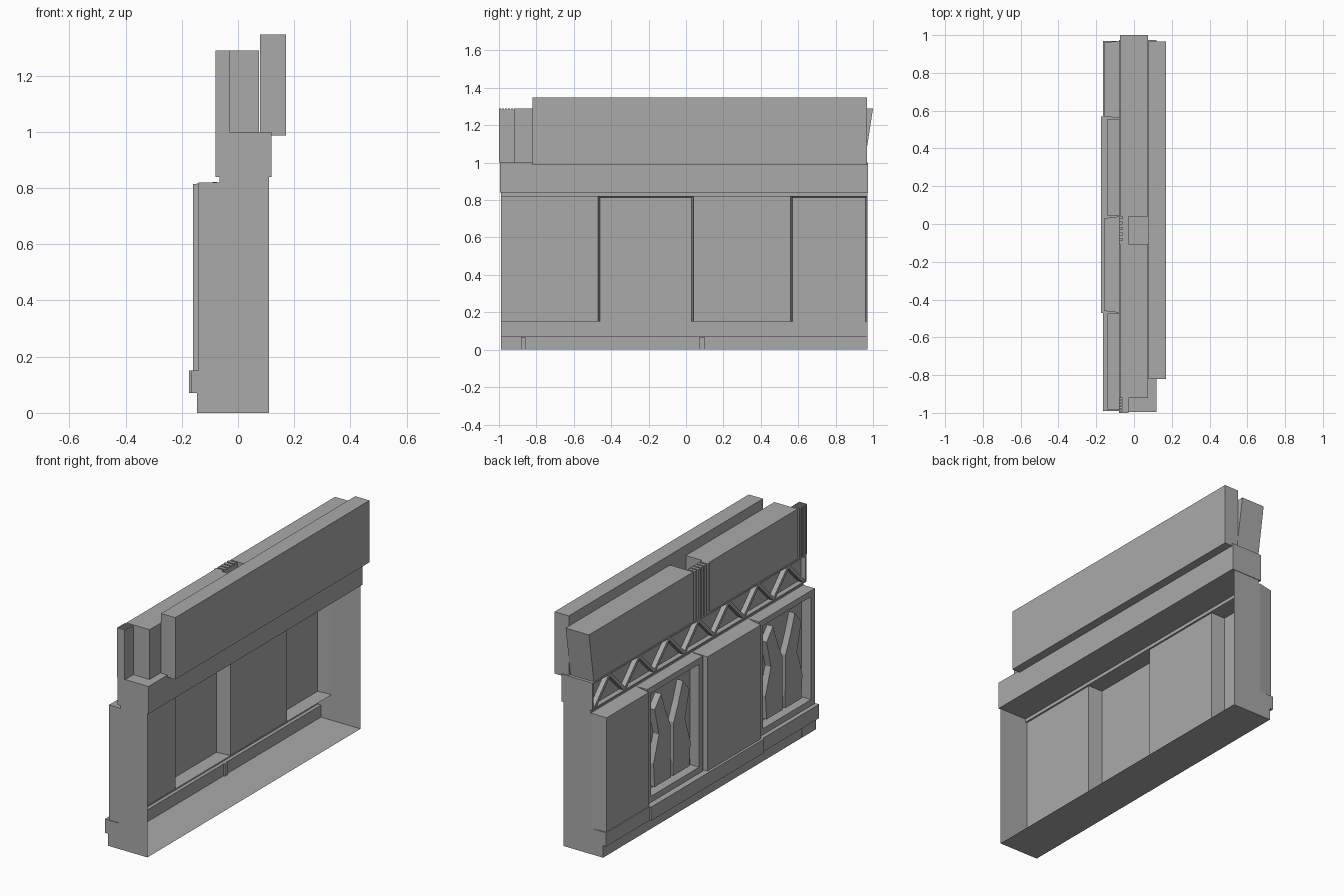
import bpy, bmesh

cube = bpy.data.objects.get("Cube")
if cube:
    bpy.data.objects.remove(cube, do_unlink=True)

grey = bpy.data.materials.new("plain_grey")
grey.use_nodes = True
grey.diffuse_color = (0.4, 0.4, 0.4, 1)
grey.node_tree.nodes["Principled BSDF"].inputs["Base Color"].default_value = grey.diffuse_color


def finish(name, bm):
    mesh = bpy.data.meshes.new(name)
    bm.to_mesh(mesh)
    bm.free()
    mesh.materials.append(grey)
    obj = bpy.data.objects.new(name, mesh)
    bpy.context.collection.objects.link(obj)
    return obj


def solid(axis, outline, start, end):
    """Closed prism: outline is (y, z) when swept along x, (x, z) when swept along y."""
    bm = bmesh.new()
    place = (lambda p, t: (t, p[0], p[1])) if axis == "x" else (lambda p, t: (p[0], t, p[1]))
    rings = [[bm.verts.new(place(p, t)) for p in outline] for t in (start, end)]
    bm.faces.new(rings[0])
    bm.faces.new(rings[1])
    n = len(outline)
    for i in range(n):
        j = (i + 1) % n
        bm.faces.new((rings[0][i], rings[0][j], rings[1][j], rings[1][i]))
    bmesh.ops.recalc_face_normals(bm, faces=bm.faces)
    bm.normal_update()
    return bm


def block(x, y, z):
    return solid("x", [(y[0], z[0]), (y[1], z[0]), (y[1], z[1]), (y[0], z[1])], *x)


def facing(bm, axis, sign):
    """Faces whose normal points along the signed axis."""
    return [f for f in bm.faces if f.normal[axis] * sign > 0.9]


def remove(bm, faces):
    bmesh.ops.delete(bm, geom=list(set(faces)), context="FACES")


def recess(bm, border, depth):
    """Sink a bordered pocket into the outer (-x) face."""
    face = facing(bm, 0, -1)[0]
    bmesh.ops.inset_region(bm, faces=[face], thickness=border)
    pushed = bmesh.ops.extrude_discrete_faces(bm, faces=[face])["faces"][0]
    bmesh.ops.translate(bm, verts=pushed.verts, vec=(depth, 0, 0))


# Wall shell in four bays, open on the inner side
STATIONS = [-0.99, -0.47, 0.04, 0.56, 0.97]
PROFILE = [(0.11, 0), (-0.145, 0), (-0.145, 0.07), (-0.165, 0.07), (-0.165, 0.15),
           (-0.075, 0.15), (-0.075, 0.82), (-0.065, 0.82), (-0.065, 0.84), (0.11, 0.84)]
bays = list(zip(STATIONS, STATIONS[1:]))
for i, (y0, y1) in enumerate(bays):
    raised = i % 2 == 1
    bm = solid("y", PROFILE, y0, y1)
    gone = facing(bm, 0, 1)
    gone += facing(bm, 1, -1) if i > 0 else []
    gone += facing(bm, 1, 1) if i < 3 else []
    if raised:
        gone += [f for f in facing(bm, 0, -1) if 0.3 < f.calc_center_median().z < 0.7]
    remove(bm, gone)
    finish(f"wall_bay_{i + 1}", bm)

    if raised:
        # Plain panel: hollow tray with slightly tapered sides
        bm = block((-0.16, -0.075), (y0, y1), (0.15, 0.822))
        remove(bm, facing(bm, 0, 1) + facing(bm, 2, -1))
        middle = (y0 + y1) / 2
        for v in bm.verts:
            if v.co.x < -0.1:
                v.co.y += 0.01 if v.co.y < middle else -0.01
                if v.co.z > 0.5:
                    v.co.z -= 0.008
        finish(f"plain_panel_{i + 1}", bm)
    else:
        # Framed panel with two waisted blades inside
        bm = block((-0.14, -0.075), (y0 + 0.004, y1 - 0.004), (0.15, 0.82))
        recess(bm, 0.05, 0.06)
        finish(f"framed_panel_{i + 1}", bm)
        centre = (y0 + y1) / 2
        blade = [(0.01, 0.21), (0.16, 0.21), (0.17, 0.35), (0.12, 0.5),
                 (0.16, 0.66), (0.1, 0.73), (0.06, 0.62), (0.015, 0.52)]
        for side in (-1, 1):
            outline = [(centre + side * u, z) for u, z in blade]
            finish(f"panel_blade_{i + 1}", solid("x", outline, -0.12, -0.082))

# Raised middle of the base ledge and small ribs at the base seams
finish("base_ledge_strip", block((-0.175, -0.165), (-0.47, 0.57), (0.07, 0.15)))
for y in (-0.87, 0.085):
    finish("base_seam_rib", block((-0.146, -0.135), (y - 0.013, y + 0.013), (0.001, 0.069)))

# Beam with a sunken zigzag brace
Y0, Y1 = -0.995, 0.973
bm = block((-0.08, 0.12), (Y0, Y1), (0.84, 1.0))
recess(bm, 0.012, 0.03)
finish("beam", bm)
COUNT = 14
step = (Y1 - Y0 - 0.05) / COUNT
low, high, half = 0.85, 0.99, 0.013
for k in range(COUNT):
    a = Y0 + 0.025 + k * step
    za, zb = (low, high) if k % 2 == 0 else (high, low)
    outline = [(a - half, za), (a + half, za), (a + step + half, zb), (a + step - half, zb)]
    finish("zigzag_brace", solid("x", outline, -0.079, -0.05))

# Upper housings, the far one with a leaning end
finish("upper_housing_front", block((-0.075, 0.075), (-0.92, -0.105), (1.0, 1.29)))
leaning = [(0.04, 1.0), (0.955, 1.0), (1.0, 1.29), (0.04, 1.29)]
finish("upper_housing_rear", solid("x", leaning, -0.075, 0.075))

# Ribbed joints beside the housings
for y0, y1 in ((-1.0, -0.92), (-0.105, 0.04)):
    finish("joint_core", block((-0.062, -0.03), (y0 + 0.002, y1), (1.0, 1.285)))
    pitch = (y1 - y0) / 5
    for k in range(5):
        a = y0 + k * pitch
        finish("joint_fin", block((-0.08, -0.03), (a, a + pitch * 0.65), (1.0, 1.29)))

# Long inner slab
finish("inner_slab", block((0.078, 0.17), (-0.82, 0.967), (0.987, 1.347)))
